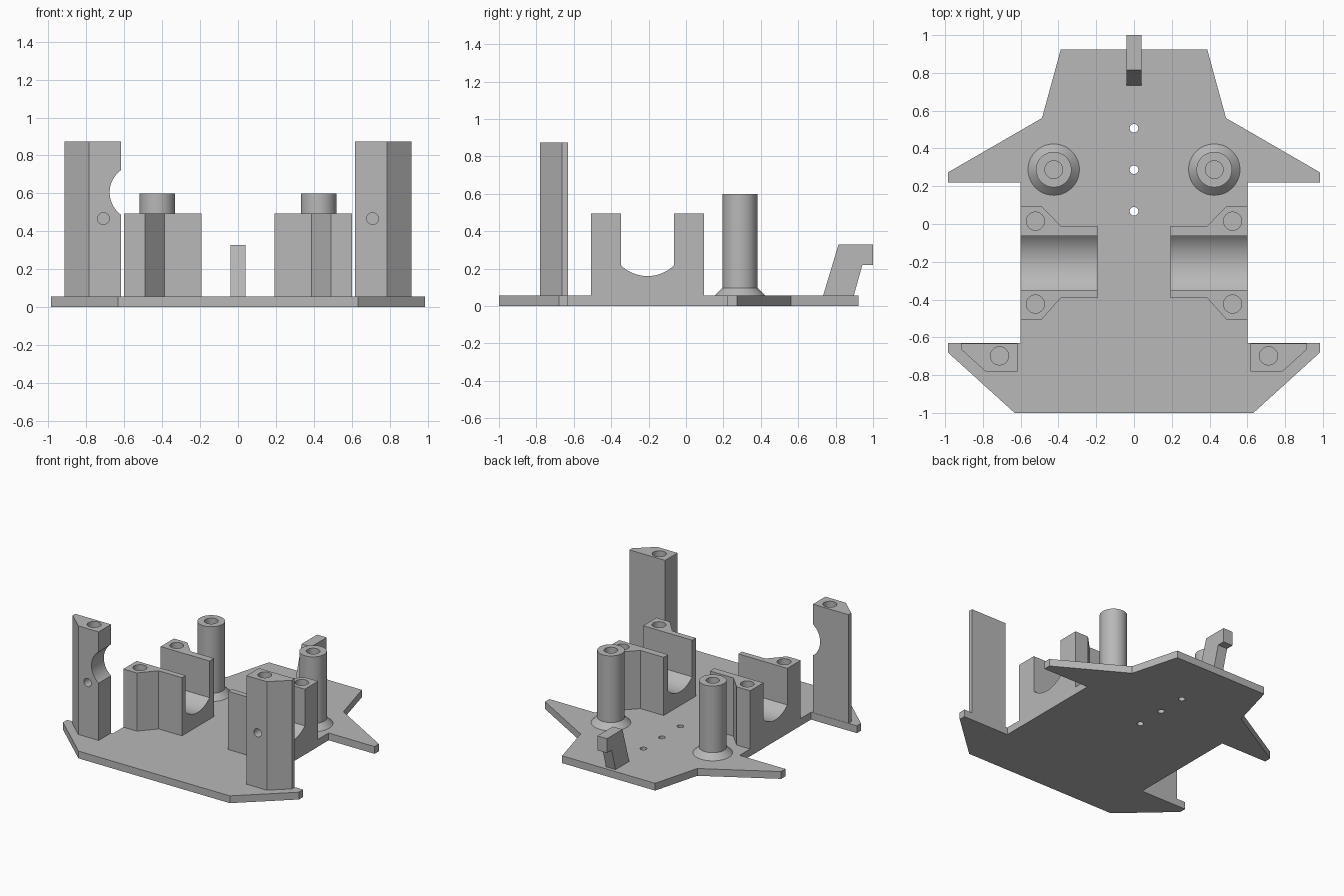
import bpy, bmesh, math
from mathutils import Matrix

if "Cube" in bpy.data.objects:
    bpy.data.objects.remove(bpy.data.objects["Cube"], do_unlink=True)

grey = bpy.data.materials.new("plain grey")
grey.use_nodes = True
GREY = (0.48, 0.48, 0.48, 1)
grey.diffuse_color = GREY
grey.node_tree.nodes["Principled BSDF"].inputs["Base Color"].default_value = GREY

BASE = 0.055   # top of the plate
PLACE = {"x": lambda u, v, w: (w, u, v),
         "y": lambda u, v, w: (u, w, v),
         "z": lambda u, v, w: (u, v, w)}


def finish(name, bm):
    bmesh.ops.recalc_face_normals(bm, faces=bm.faces)
    mesh = bpy.data.meshes.new(name)
    bm.to_mesh(mesh)
    bm.free()
    mesh.materials.append(grey)
    obj = bpy.data.objects.new(name, mesh)
    bpy.context.collection.objects.link(obj)
    return obj


def prism(name, outline, axis, lo, hi, side=1):
    """Extrude a flat outline along an axis; side=-1 mirrors it in x."""
    bm = bmesh.new()
    face = bm.faces.new([bm.verts.new(PLACE[axis](u, v, lo)) for u, v in outline])
    top = bmesh.ops.extrude_face_region(bm, geom=[face])["geom"]
    shift = [b - a for a, b in zip(PLACE[axis](0, 0, lo), PLACE[axis](0, 0, hi))]
    bmesh.ops.translate(bm, vec=shift, verts=[g for g in top if isinstance(g, bmesh.types.BMVert)])
    bmesh.ops.transform(bm, matrix=Matrix.Diagonal((side, 1, 1, 1)), verts=bm.verts)
    return finish(name, bm)


def arc(u, v, r, start=0, end=360, n=40):
    """Points on an arc, leaving out the repeated last point of a full circle."""
    count = n if end - start == 360 else n + 1
    angles = [math.radians(start + (end - start) * i / n) for i in range(count)]
    return [(u + r * math.cos(a), v + r * math.sin(a)) for a in angles]


def cut(obj, cutters):
    """Subtract the cutters from the object and remove them."""
    for c in cutters:
        c.hide_render = True
        mod = obj.modifiers.new("cut", "BOOLEAN")
        mod.operation, mod.solver, mod.object = "DIFFERENCE", "EXACT", c
    graph = bpy.context.evaluated_depsgraph_get()
    mesh = bpy.data.meshes.new_from_object(obj.evaluated_get(graph))
    obj.modifiers.clear()
    obj.data = mesh
    for c in cutters:
        bpy.data.objects.remove(c, do_unlink=True)


def smooth(obj):
    bpy.ops.object.select_all(action="DESELECT")
    obj.select_set(True)
    bpy.context.view_layer.objects.active = obj
    bpy.ops.object.shade_smooth_by_angle(angle=math.radians(30))


# Base plate with three small through holes
half = [(0.388, 0.923), (0.487, 0.561), (0.985, 0.273), (0.985, 0.221), (0.602, 0.221),
        (0.602, -0.63), (0.985, -0.63), (0.985, -0.68), (0.632, -1)]
plate = prism("base_plate", half + [(-x, y) for x, y in reversed(half)], "z", 0, BASE)
cut(plate, [prism("hole", arc(0, y, 0.023, n=24), "z", -0.1, 0.2) for y in (0.067, 0.287, 0.507)])
parts = [plate]

# Rear hook
parts.append(prism("rear_hook", [(0.733, BASE), (0.815, 0.328), (1, 0.328), (1, 0.22),
                                 (0.943, 0.22), (0.897, BASE)], "x", -0.04, 0.04))

for side, label in ((1, "left"), (-1, "right")):
    # Hollow column with flared foot
    bm = bmesh.new()
    profile = [(0, BASE), (0.136, BASE), (0.094, 0.097), (0.094, 0.6), (0.047, 0.6),
               (0.047, 0.3), (0, 0.3)]
    verts = [bm.verts.new((r, 0, z)) for r, z in profile]
    edges = [bm.edges.new(pair) for pair in zip(verts, verts[1:])]
    bmesh.ops.spin(bm, geom=verts + edges, cent=(0, 0, 0), axis=(0, 0, 1),
                   angle=math.tau, steps=48)
    bmesh.ops.remove_doubles(bm, verts=bm.verts, dist=0.0001)
    bmesh.ops.translate(bm, vec=(side * 0.425, 0.288, 0), verts=bm.verts)
    parts.append(finish(label + "_column", bm))

    # Motor cradle with rounded slot and two screw holes
    cradle = prism(label + "_cradle",
                   [(0.602, 0.095), (0.49, 0.095), (0.388, -0.01), (0.193, -0.01),
                    (0.193, -0.392), (0.388, -0.392), (0.49, -0.507), (0.602, -0.507)],
                   "z", BASE, 0.494, side)
    slot = [(-0.348, 0.7)] + arc(-0.206, 0.365, 0.205, 226, 314, 24) + [(-0.063, 0.7)]
    cut(cradle, [prism("slot", slot, "x", 0.1, 0.7, side)]
        + [prism("hole", arc(0.522, y, 0.048), "z", 0.25, 0.6, side) for y in (0.015, -0.424)])
    parts.append(cradle)

    # Front post with top hole and front cross hole
    post = prism(label + "_front_post",
                 [(0.617, -0.632), (0.915, -0.632), (0.915, -0.664), (0.787, -0.78),
                  (0.617, -0.78)], "z", BASE, 0.874, side)
    cutters = [prism("hole", arc(0.712, -0.698, 0.048), "z", 0.69, 1, side),
               prism("hole", arc(0.71, 0.467, 0.031, n=32), "y", -0.9, -0.69, side)]
    if side < 0:   # only this post has a rounded notch on its inner side
        cutters.append(prism("notch", arc(0.531, 0.605, 0.146, n=64), "y", -0.9, -0.5, side))
    cut(post, cutters)
    parts.append(post)

for part in parts:
    smooth(part)
